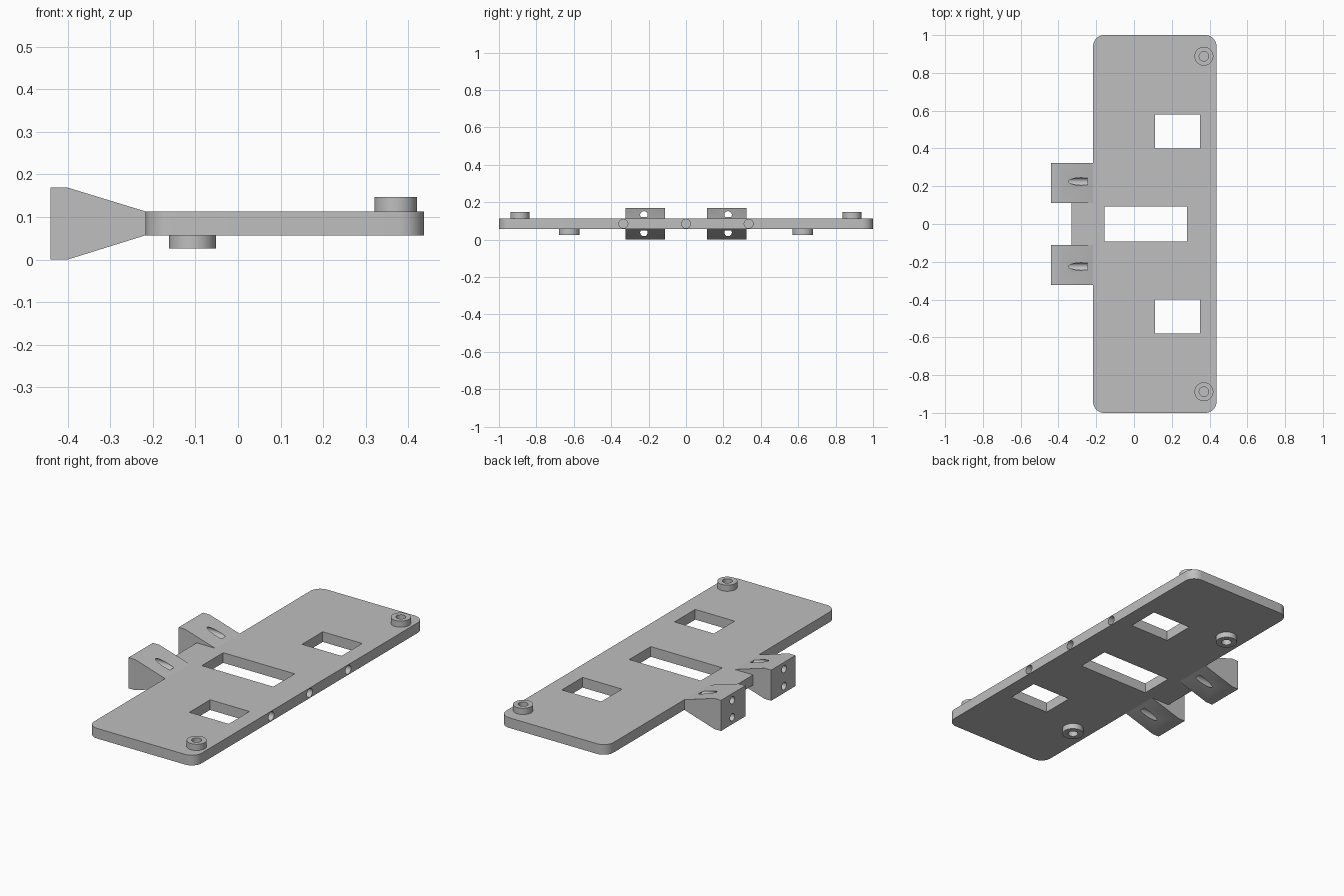
import bpy, bmesh, math
from mathutils import Matrix, Vector

if "Cube" in bpy.data.objects:
    bpy.data.objects.remove(bpy.data.objects["Cube"], do_unlink=True)

grey = bpy.data.materials.new("light grey plastic")
grey.use_nodes = True
COLOUR = (0.52, 0.52, 0.52, 1)
grey.diffuse_color = COLOUR
grey.node_tree.nodes["Principled BSDF"].inputs["Base Color"].default_value = COLOUR

Z0, Z1 = 0.057, 0.113          # plate underside and top
ZM = (Z0 + Z1) / 2
EDGE = -0.217                  # plate edge that carries the brackets


def make(name, bm):
    bmesh.ops.recalc_face_normals(bm, faces=bm.faces)
    mesh = bpy.data.meshes.new(name)
    bm.to_mesh(mesh)
    bm.free()
    mesh.materials.append(grey)
    ob = bpy.data.objects.new(name, mesh)
    bpy.context.collection.objects.link(ob)
    return ob


def prism(name, points, push):
    """Extrude a flat outline along the vector push."""
    bm = bmesh.new()
    face = bm.faces.new([bm.verts.new(p) for p in points])
    new = bmesh.ops.extrude_face_region(bm, geom=[face])["geom"]
    verts = [g for g in new if isinstance(g, bmesh.types.BMVert)]
    bmesh.ops.translate(bm, verts=verts, vec=push)
    return make(name, bm)


def box(name, x, y, z):
    outline = [(x[0], y[0], z[0]), (x[1], y[0], z[0]), (x[1], y[1], z[0]), (x[0], y[1], z[0])]
    return prism(name, outline, (0, 0, z[1] - z[0]))


def rod(name, start, end, radius):
    a, b = Vector(start), Vector(end)
    turn = (b - a).to_track_quat('Z', 'Y').to_matrix().to_4x4()
    bm = bmesh.new()
    bmesh.ops.create_cone(bm, cap_ends=True, segments=48, radius1=radius, radius2=radius,
                          depth=(b - a).length, matrix=Matrix.Translation((a + b) / 2) @ turn)
    return make(name, bm)


def cut(ob, cutters):
    """Subtract the cutters, keep the result and drop the cutters."""
    for c in cutters:
        c.hide_render = True
        mod = ob.modifiers.new("cut", 'BOOLEAN')
        mod.operation, mod.solver, mod.object = 'DIFFERENCE', 'EXACT', c
    bpy.context.view_layer.update()
    mesh = bpy.data.meshes.new_from_object(ob.evaluated_get(bpy.context.evaluated_depsgraph_get()))
    ob.modifiers.clear()
    ob.data = mesh
    for c in cutters:
        bpy.data.objects.remove(c, do_unlink=True)


# Base plate with rounded corners
R, X1 = 0.06, 0.437
outline = []
for i, (cx, cy) in enumerate([(X1 - R, 1 - R), (EDGE + R, 1 - R), (EDGE + R, R - 1), (X1 - R, R - 1)]):
    for k in range(13):
        a = math.radians(90 * i + 7.5 * k)
        outline.append((cx + R * math.cos(a), cy + R * math.sin(a), Z0))
plate = prism("base_plate", outline, (0, 0, Z1 - Z0))

# Windows and blind edge holes
holes = [box("centre_window_cutter", (-0.155, 0.28), (-0.093, 0.093), (0, 0.2))]
for s in (-1, 1):
    holes.append(box("side_window_cutter", (0.11, 0.35), sorted((s * 0.4, s * 0.58)), (0, 0.2)))
for y in (-0.335, 0, 0.335):
    holes.append(rod("edge_hole_cutter", (0.29, y, ZM), (0.5, y, ZM), 0.024))
cut(plate, holes)
parts = [plate]

# Bar between the brackets
parts.append(box("bracket_bar", (-0.33, EDGE), (-0.112, 0.112), (Z0, Z1)))

for s, side in ((-1, "front"), (1, "back")):
    # Flared bracket with two screw holes
    profile = [(-0.44, 0), (-0.4, 0), (EDGE, Z0), (EDGE, Z1), (-0.4, 0.169), (-0.44, 0.169)]
    bracket = prism(side + "_bracket", [(x, s * 0.112, z) for x, z in profile], (0, s * 0.212, 0))
    cut(bracket, [rod("screw_hole_cutter", (-0.5, s * 0.225, ZM + d), (-0.245, s * 0.225, ZM + d), 0.02)
                  for d in (-0.047, 0.047)])
    parts.append(bracket)

    # Ring standoffs on the top and underneath
    for name, x, y, z, r, bore in (("top", 0.37, 0.888, (Z1, 0.147), 0.05, 0.025),
                                   ("bottom", -0.107, 0.625, (0.026, Z0), 0.055, 0.026)):
        ring = rod(f"{side}_{name}_standoff", (x, s * y, z[0]), (x, s * y, z[1]), r)
        cut(ring, [rod("bore_cutter", (x, s * y, z[0] - 0.05), (x, s * y, z[1] + 0.05), bore)])
        parts.append(ring)

# Smooth round walls, sharp edges kept
bpy.ops.object.select_all(action='DESELECT')
for ob in parts:
    ob.select_set(True)
bpy.context.view_layer.objects.active = plate
bpy.ops.object.shade_smooth_by_angle(angle=math.radians(30))
